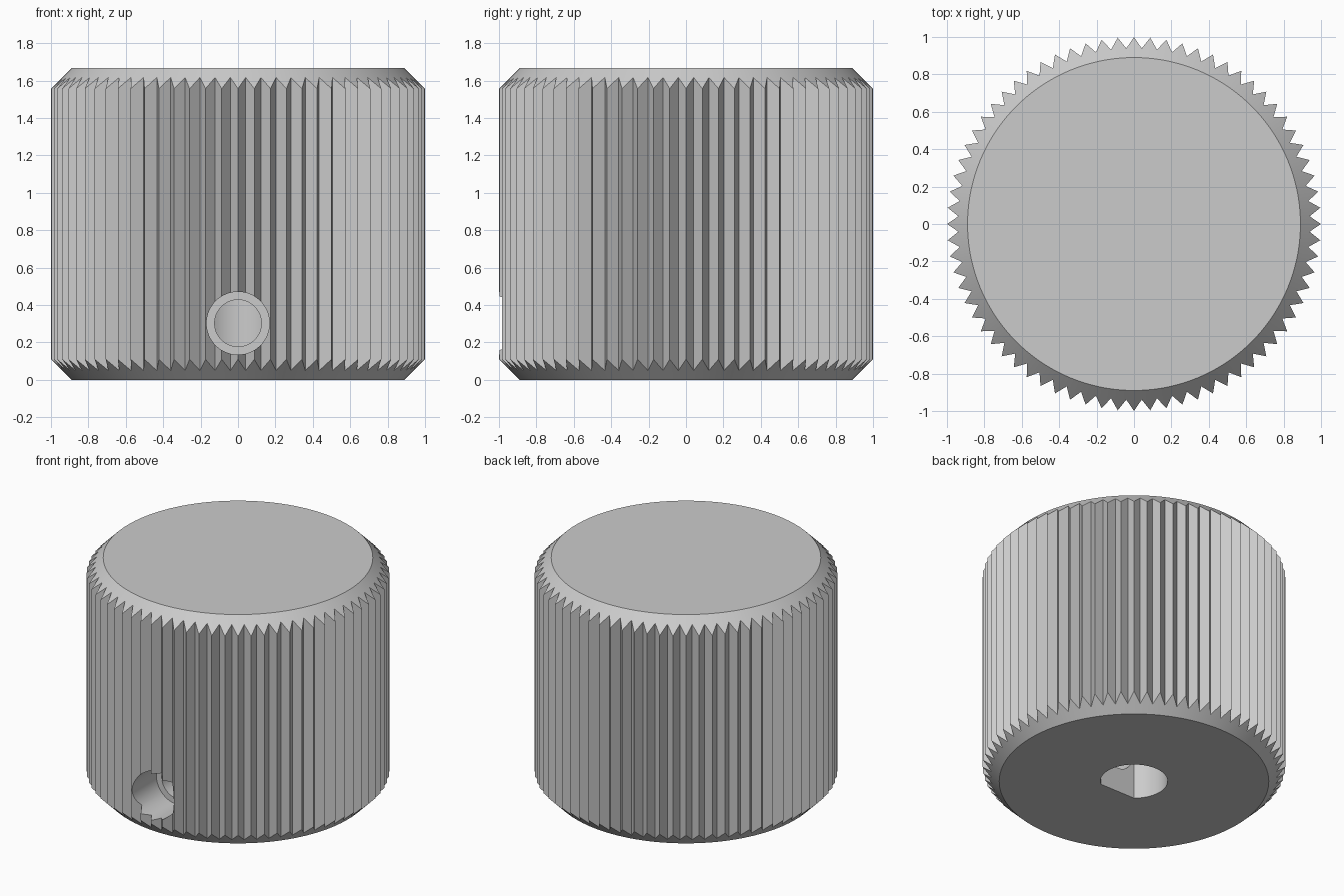
import bpy, bmesh
from math import sin, cos, pi, radians, asin
from mathutils import Matrix

cube = bpy.data.objects.get("Cube")
if cube:
    bpy.data.objects.remove(cube, do_unlink=True)

TEETH = 72
HEIGHT = 1.667
TIP, ROOT, FACE = 1.0, 0.94, 0.89      # tooth tip, tooth root and end-face radii
BORE, FLAT, BORE_DEPTH = 0.222, 0.17, 1.1
SCREW_Z = 0.303

grey = bpy.data.materials.new("grey metal")
grey.use_nodes = True
grey.diffuse_color = (0.6, 0.6, 0.6, 1)
grey.node_tree.nodes["Principled BSDF"].inputs["Base Color"].default_value = (0.6, 0.6, 0.6, 1)


def loft(name, rings):
    """Closed solid skinned through rings of equal point count."""
    bm = bmesh.new()
    loops = [[bm.verts.new(p) for p in ring] for ring in rings]
    n = len(loops[0])
    for low, high in zip(loops, loops[1:]):
        for i in range(n):
            j = (i + 1) % n
            bm.faces.new((low[i], low[j], high[j], high[i]))
    bm.faces.new(loops[0][::-1])
    bm.faces.new(loops[-1])
    bmesh.ops.recalc_face_normals(bm, faces=bm.faces)
    mesh = bpy.data.meshes.new(name)
    bm.to_mesh(mesh)
    bm.free()
    mesh.materials.append(grey)
    obj = bpy.data.objects.new(name, mesh)
    bpy.context.collection.objects.link(obj)
    return obj


def circle(radius, z, n=64):
    return [(radius * cos(2 * pi * i / n), radius * sin(2 * pi * i / n), z) for i in range(n)]


# Knurled body: star-shaped grip trimmed by a 45 degree chamfer at both ends
def grip_ring(end, top):
    ring = []
    for i in range(TEETH * 2):
        a = pi * i / TEETH
        r = ROOT if i % 2 else TIP
        inset = r - FACE
        z = 0 if end else inset
        r = FACE if end else r
        ring.append((r * cos(a), r * sin(a), HEIGHT - z if top else z))
    return ring


knob = loft("knurled_knob", [grip_ring(True, False), grip_ring(False, False),
                             grip_ring(False, True), grip_ring(True, True)])

# D-shaped shaft bore, flat toward the front
start = -asin(FLAT / BORE)
sweep = pi - 2 * start
section = [(BORE * cos(start + sweep * i / 60), BORE * sin(start + sweep * i / 60))
           for i in range(61)]
bore = loft("shaft_bore_cutter", [[(x, y, z) for x, y in section] for z in (-0.1, BORE_DEPTH)])

# Stepped set-screw hole running from the front into the bore
screw = loft("screw_hole_cutter", [circle(0.125, 0), circle(0.125, 0.7),
                                   circle(0.168, 0.7), circle(0.168, 1.2)])
screw.data.transform(Matrix.Translation((0, 0, SCREW_Z)) @ Matrix.Rotation(radians(90), 4, 'X'))

bpy.ops.object.select_all(action='DESELECT')
knob.select_set(True)
bpy.context.view_layer.objects.active = knob
for cutter in (bore, screw):
    cutter.hide_render = True
    cut = knob.modifiers.new(cutter.name, 'BOOLEAN')
    cut.operation = 'DIFFERENCE'
    cut.solver = 'EXACT'
    cut.object = cutter
    bpy.ops.object.modifier_apply(modifier=cut.name)
    bpy.data.objects.remove(cutter, do_unlink=True)

bpy.ops.object.shade_smooth_by_angle(angle=radians(20))
